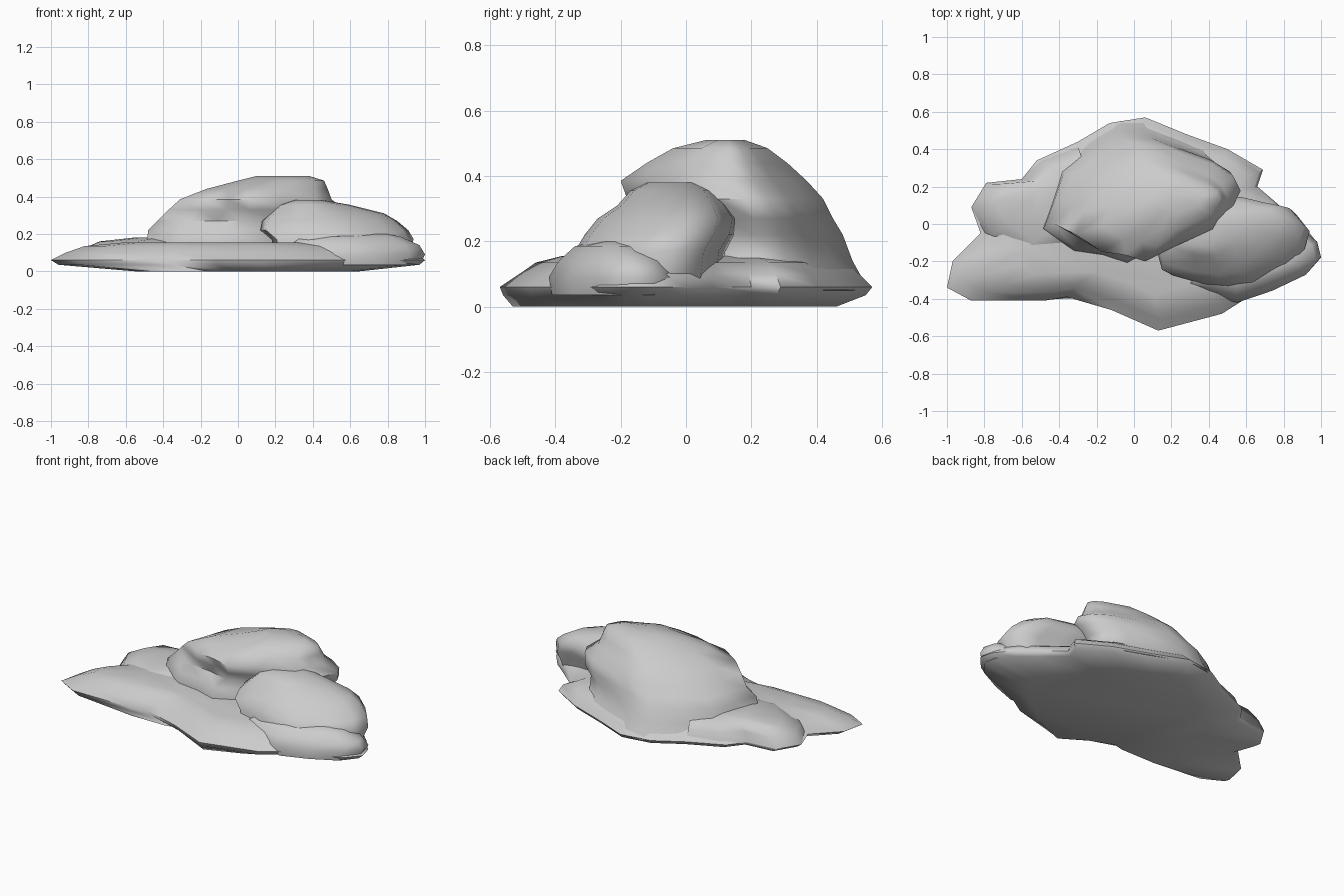
import bpy
import bmesh
import math

cube = bpy.data.objects.get("Cube")
if cube:
    bpy.data.objects.remove(cube, do_unlink=True)

SHADE = (0.6, 0.6, 0.6, 1)
grey = bpy.data.materials.new("light_grey")
grey.use_nodes = True
grey.diffuse_color = SHADE
grey.node_tree.nodes["Principled BSDF"].inputs["Base Color"].default_value = SHADE


def lobe(name, outline, levels):
    """Stack copies of an outline, each fitted to a box (x0, x1, y0, y1) at height z."""
    xs, ys = zip(*outline)
    x_min, y_min = min(xs), min(ys)
    width, depth = max(xs) - x_min, max(ys) - y_min
    bm = bmesh.new()
    rings = []
    for x0, x1, y0, y1, z in levels:
        rings.append([bm.verts.new((x0 + (x - x_min) / width * (x1 - x0),
                                    y0 + (y - y_min) / depth * (y1 - y0), z))
                      for x, y in outline])
    count = len(outline)
    for low, high in zip(rings, rings[1:]):
        for i in range(count):
            j = (i + 1) % count
            bm.faces.new((low[i], low[j], high[j], high[i]))
    bm.faces.new(rings[0])
    bm.faces.new(rings[-1])
    bmesh.ops.recalc_face_normals(bm, faces=bm.faces)
    mesh = bpy.data.meshes.new(name)
    bm.to_mesh(mesh)
    bm.free()
    mesh.materials.append(grey)
    obj = bpy.data.objects.new(name, mesh)
    bpy.context.collection.objects.link(obj)
    bpy.ops.object.select_all(action="DESELECT")
    obj.select_set(True)
    bpy.context.view_layer.objects.active = obj
    bpy.ops.object.shade_smooth_by_angle(angle=math.radians(60))


# Broad, thin base with a low domed top and thin upturned ends
base_outline = [(-1, -.34), (-.97, -.2), (-.82, -.05), (-.87, .09), (-.79, .22),
                (-.6, .24), (-.52, .34), (-.3, .44), (-.13, .54), (.06, .57),
                (.28, .48), (.5, .4), (.69, .29), (.66, .2), (.8, .08), (.9, 0),
                (.98, -.1), (1, -.18), (.92, -.27), (.58, -.41), (.47, -.48),
                (.13, -.57), (-.12, -.46), (-.36, -.39), (-.48, -.41), (-.87, -.41)]
base_levels = [(-.55, .65, -.53, .46, 0), (-.96, .97, -.56, .55, .035),
               (-1, 1, -.57, .57, .06), (-.92, .96, -.51, .53, .1),
               (-.82, .85, -.46, .49, .135), (-.6, .65, -.38, .4, .155)]
lobe("base_slab", base_outline, base_levels)

# Raised shoulder at the rear of the right wing
shoulder_outline = [(-.87, .09), (-.79, .22), (-.6, .24), (-.5, .34), (-.3, .42),
                    (-.2, .1), (-.4, -.2), (-.62, -.22), (-.8, -.06)]
shoulder_levels = [(-.87, -.2, -.22, .42, .06), (-.83, -.2, -.2, .4, .12),
                   (-.74, -.2, -.1, .36, .16), (-.56, -.2, -.02, .28, .18)]
lobe("wing_shoulder", shoulder_outline, shoulder_levels)

# Tall rear mound, undercut along its front and its left side
mound_outline = [(-.48, -.03), (-.42, .12), (-.37, .26), (-.2, .38), (-.05, .46),
                 (.08, .47), (.25, .41), (.42, .35), (.53, .28), (.57, .2), (.52, .1),
                 (.46, 0), (.22, -.1), (0, -.2), (-.14, -.16), (-.3, -.14)]
mound_levels = [(-.54, .58, -.2, .56, .05), (-.49, .5, -.21, .51, .14),
                (-.48, .5, -.19, .48, .22), (-.43, .55, -.15, .45, .27),
                (-.37, .57, -.18, .42, .33), (-.31, .5, -.2, .37, .385),
                (-.17, .48, -.12, .31, .44), (0, .46, -.04, .25, .485),
                (.1, .38, .06, .18, .51)]
lobe("rear_mound", mound_outline, mound_levels)

# Middle mound on the left side
side_outline = [(.14, -.13), (.17, -.25), (.35, -.3), (.5, -.32), (.64, -.3),
                (.83, -.2), (.92, -.1), (.95, 0), (.87, .1), (.77, .12),
                (.65, .15), (.45, .17), (.25, .1)]
side_levels = [(.2, .88, -.34, .1, .04), (.18, .94, -.34, .12, .17),
               (.12, .91, -.31, .15, .22), (.13, .85, -.27, .16, .27),
               (.17, .78, -.21, .13, .31), (.22, .6, -.17, .09, .355),
               (.3, .46, -.12, .04, .38)]
lobe("side_mound", side_outline, side_levels)

# Low front lobe on the left side
front_outline = [(.3, -.34), (.57, -.41), (.75, -.35), (.92, -.27), (1, -.18),
                 (.98, -.1), (.9, -.04), (.6, -.1), (.4, -.2)]
front_levels = [(.33, .97, -.41, -.04, .035), (.27, 1, -.42, -.03, .09),
                (.28, .97, -.39, -.06, .14), (.34, .87, -.34, -.12, .185),
                (.44, .79, -.28, -.18, .2)]
lobe("front_lobe", front_outline, front_levels)
